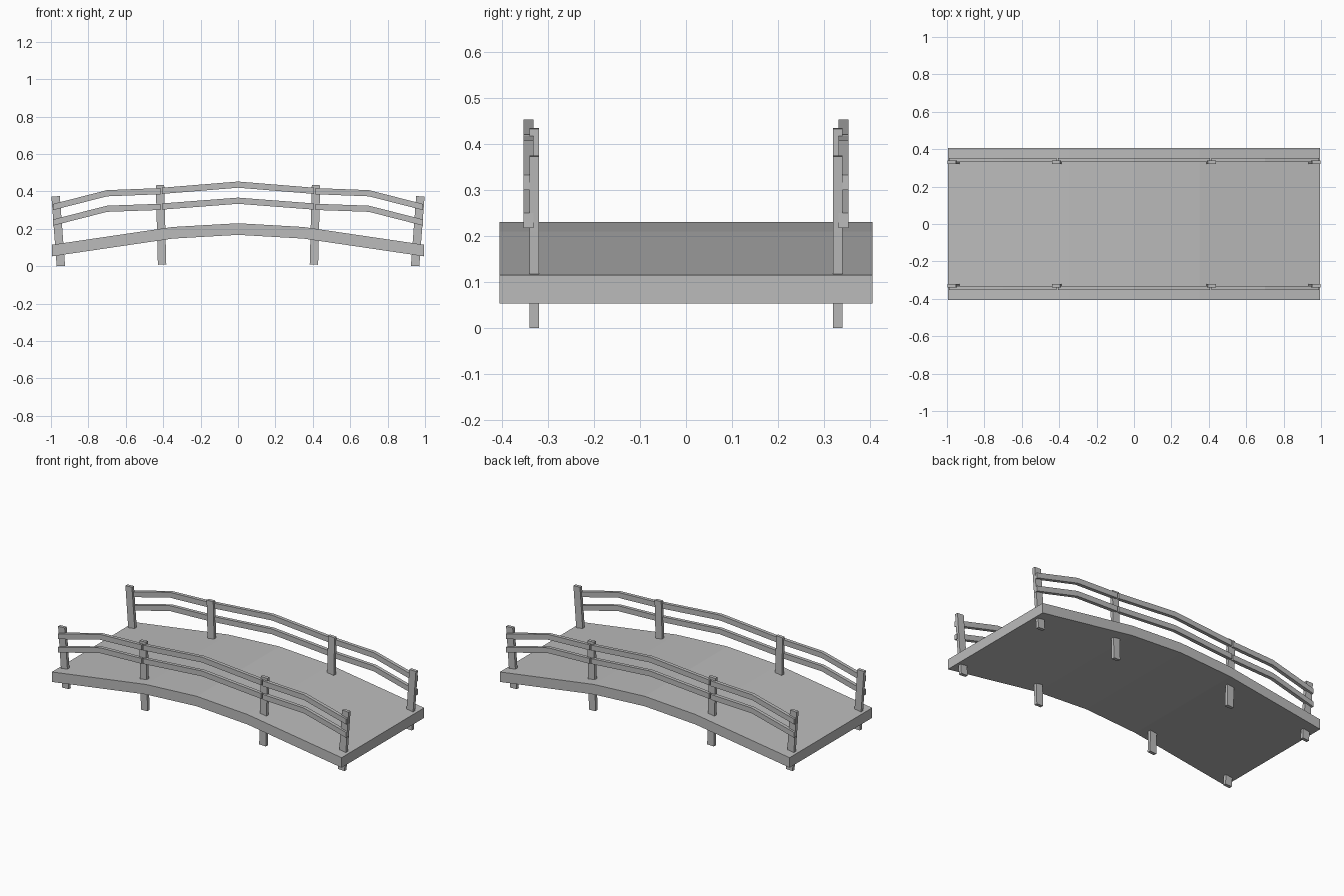
import bpy, bmesh

cube = bpy.data.objects.get("Cube")
if cube:
    bpy.data.objects.remove(cube, do_unlink=True)

GREY = (0.5, 0.5, 0.5, 1)
grey = bpy.data.materials.new("plain grey")
grey.use_nodes = True
grey.diffuse_color = GREY
grey.node_tree.nodes["Principled BSDF"].inputs["Base Color"].default_value = GREY


def extrude_profile(name, outline, y0, y1):
    """Closed x-z outline extruded along y from y0 to y1."""
    bm = bmesh.new()
    face = bm.faces.new([bm.verts.new((x, y0, z)) for x, z in outline])
    new = bmesh.ops.extrude_face_region(bm, geom=[face])["geom"]
    verts = [v for v in new if isinstance(v, bmesh.types.BMVert)]
    bmesh.ops.translate(bm, verts=verts, vec=(0, y1 - y0, 0))
    bmesh.ops.recalc_face_normals(bm, faces=bm.faces)
    mesh = bpy.data.meshes.new(name)
    bm.to_mesh(mesh)
    bm.free()
    mesh.materials.append(grey)
    obj = bpy.data.objects.new(name, mesh)
    bpy.context.collection.objects.link(obj)


def band(path, thick):
    """Outline of a strip whose top edge follows path."""
    return path + [(x, z - thick) for x, z in reversed(path)]


def mirror(half):
    """Full arch from its +x half, which starts at the centre."""
    return [(-x, z) for x, z in reversed(half[1:])] + half


# Arched deck
deck = mirror([(0, 0.23), (0.35, 0.21), (0.995, 0.115)])
extrude_profile("deck", band(deck, 0.062), -0.405, 0.405)

# Rail paths: middle span and outer span
rails = {
    "upper_rail": ([(0, 0.453), (0.405, 0.42)],
                   [(0.415, 0.418), (0.7, 0.407), (0.99, 0.333)]),
    "lower_rail": ([(0, 0.367), (0.405, 0.336)],
                   [(0.415, 0.334), (0.7, 0.324), (0.99, 0.25)]),
}
# Leaning posts: bottom x, bottom z, top x, top z
posts = {"end_post": (0.947, 0.002, 0.975, 0.375),
         "middle_post": (0.406, 0.01, 0.417, 0.435)}
HALF = 0.0225

for side, s in (("left", 1), ("right", -1)):
    end = "back" if s > 0 else "front"
    for name, (middle, outer) in rails.items():
        extrude_profile(f"{end}_{name}_middle", band(mirror(middle), 0.033),
                        s * 0.331, s * 0.353)
        for way, m in (("left", 1), ("right", -1)):
            path = [(m * x, z) for x, z in outer]
            extrude_profile(f"{end}_{name}_{way}", band(path, 0.033),
                            s * 0.331, s * 0.353)
    for name, (xb, zb, xt, zt) in posts.items():
        for way, m in (("left", 1), ("right", -1)):
            outline = [(m * (xb - HALF), zb), (m * (xb + HALF), zb - 0.002),
                       (m * (xt + HALF), zt - 0.002), (m * (xt - HALF), zt)]
            extrude_profile(f"{end}_{name}_{way}", outline, s * 0.32, s * 0.34)
